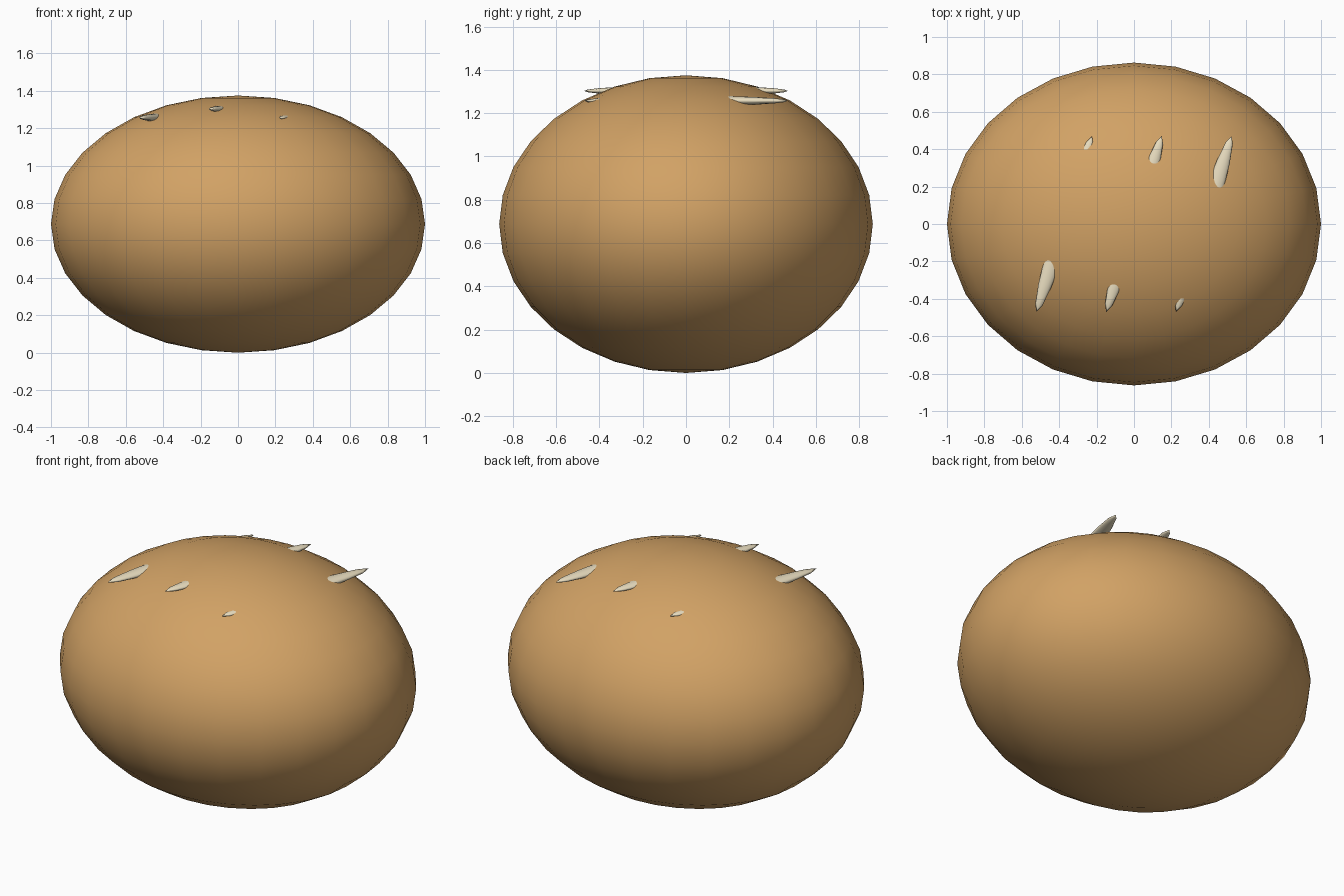
import bpy
import math

if "Cube" in bpy.data.objects:
    bpy.data.objects.remove(bpy.data.objects["Cube"])


def material(name, color):
    m = bpy.data.materials.new(name)
    m.diffuse_color = color
    m.use_nodes = True
    m.node_tree.nodes["Principled BSDF"].inputs["Base Color"].default_value = m.diffuse_color
    return m


def ellipsoid(name, center, radii, turn, segments, rings, mat):
    bpy.ops.mesh.primitive_uv_sphere_add(segments=segments, ring_count=rings, radius=1,
                                         location=center, rotation=(0, 0, turn))
    ob = bpy.context.object
    ob.name = name
    ob.scale = radii
    bpy.ops.object.transform_apply(location=False, rotation=False, scale=True)
    bpy.ops.object.shade_smooth()
    ob.data.materials.append(mat)
    return ob


crust = material("crust", (0.64, 0.36, 0.13, 1))
flour = material("flour", (0.82, 0.73, 0.53, 1))

# Round loaf
ellipsoid("loaf", (0, 0, 0.6875), (1, 0.863, 0.6875), 0, 28, 16, crust)

# Three long slanted score marks, mostly sunk in the crust so only the tips show
for i, (x, z) in enumerate(((-0.373, 1.257), (0, 1.303), (0.373, 1.257))):
    ellipsoid(f"score_mark_{i + 1}", (x, 0, z), (0.05, 0.493, 0.024),
              -math.radians(17.5), 16, 12, flour)
